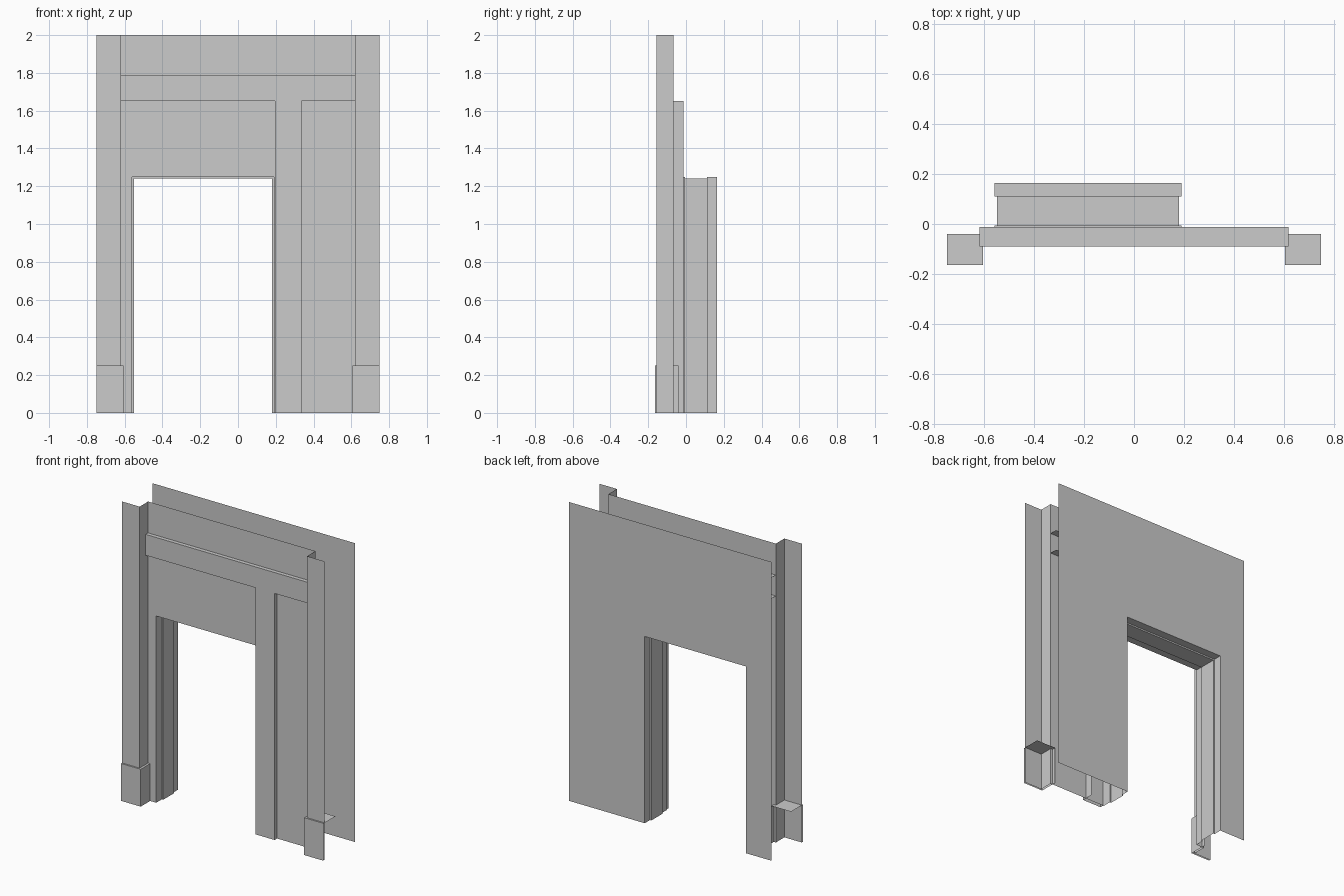
import bpy
from mathutils import Vector

if "Cube" in bpy.data.objects:
    bpy.data.objects.remove(bpy.data.objects["Cube"])

W, H = 0.75, 2.0                        # half width, height
DOOR_L, DOOR_R, DOOR_H = -0.56, 0.19, 1.25
WALL_Y, BACK_Y = -0.065, 0.165
PILLAR_X = 0.62


def make(name, verts, faces, mirror=False):
    mesh = bpy.data.meshes.new(name)
    mesh.from_pydata([tuple(v) for v in verts], [], faces)
    mesh.update()
    ob = bpy.data.objects.new(name, mesh)
    bpy.context.collection.objects.link(ob)
    if mirror:
        ob.modifiers.new("mirror", 'MIRROR').use_mirror_merge = False
    return ob


def strip(path, ext, start=0):
    """Extrude an open path along ext; returns vertices and quads."""
    n = len(path)
    verts = [Vector(p) for p in path]
    verts += [v + Vector(ext) for v in verts]
    faces = [(start + i, start + i + 1, start + n + i + 1, start + n + i)
             for i in range(n - 1)]
    return verts, faces


def door_sheet(name, half, y, flip=False):
    """Flat wall sheet at depth y with the doorway cut out."""
    outline = [(-half, 0), (DOOR_L, 0), (DOOR_L, DOOR_H), (DOOR_R, DOOR_H),
               (DOOR_R, 0), (half, 0), (half, H), (-half, H)]
    ids = list(range(len(outline)))
    make(name, [(x, y, z) for x, z in outline], [ids[::-1] if flip else ids])


# Front and back wall sheets
door_sheet("front_wall", PILLAR_X, WALL_Y)
door_sheet("back_wall", W, BACK_Y, flip=True)

# Pillars at both ends: front face and inner return
v, f = strip([(-W, -0.155, 0), (-PILLAR_X, -0.155, 0), (-PILLAR_X, WALL_Y, 0)], (0, 0, H))
make("pillars", v, f, mirror=True)

# Plinths: front face, inner return and top cap
v, f = strip([(-W, -0.165, 0), (-0.605, -0.165, 0), (-0.605, -0.04, 0)], (0, 0, 0.25))
v.append(Vector((-W, -0.04, 0.25)))
f.append((3, 4, 5, 6))
make("plinths", v, f, mirror=True)

# Beam and post: T-shaped front with returns running back through the wall
FY, DEPTH = -0.091, (0, 0.079, 0)
tee = [(-PILLAR_X, 1.65), (0.195, 1.65), (0.195, 0), (0.335, 0), (0.335, 1.65),
       (PILLAR_X, 1.65), (PILLAR_X, 1.79), (-PILLAR_X, 1.79)]
tee = [(x, FY, z) for x, z in tee]
verts, faces = list(tee), [tuple(range(8))]
for ids in ((2, 1, 0), (5, 4, 3), (7, 6)):
    v, f = strip([tee[i] for i in ids], DEPTH, len(verts))
    verts += v
    faces += f
make("beam_and_post", verts, faces)

# Door lining: stepped profile carried round the jambs and head
profile = [(0, WALL_Y), (0, -0.006), (0.01, -0.006), (0.01, 0.11), (0, 0.11), (0, BACK_Y)]
verts, faces = [], []
for inset, y in profile:
    l, r, h = DOOR_L + inset, DOOR_R - inset, DOOR_H - inset
    verts += [(l, y, 0), (l, y, h), (r, y, h), (r, y, 0)]
for k in range(len(profile) - 1):
    for i in range(3):
        a = 4 * k + i
        faces.append((a, a + 4, a + 5, a + 1))
make("door_lining", verts, faces)
